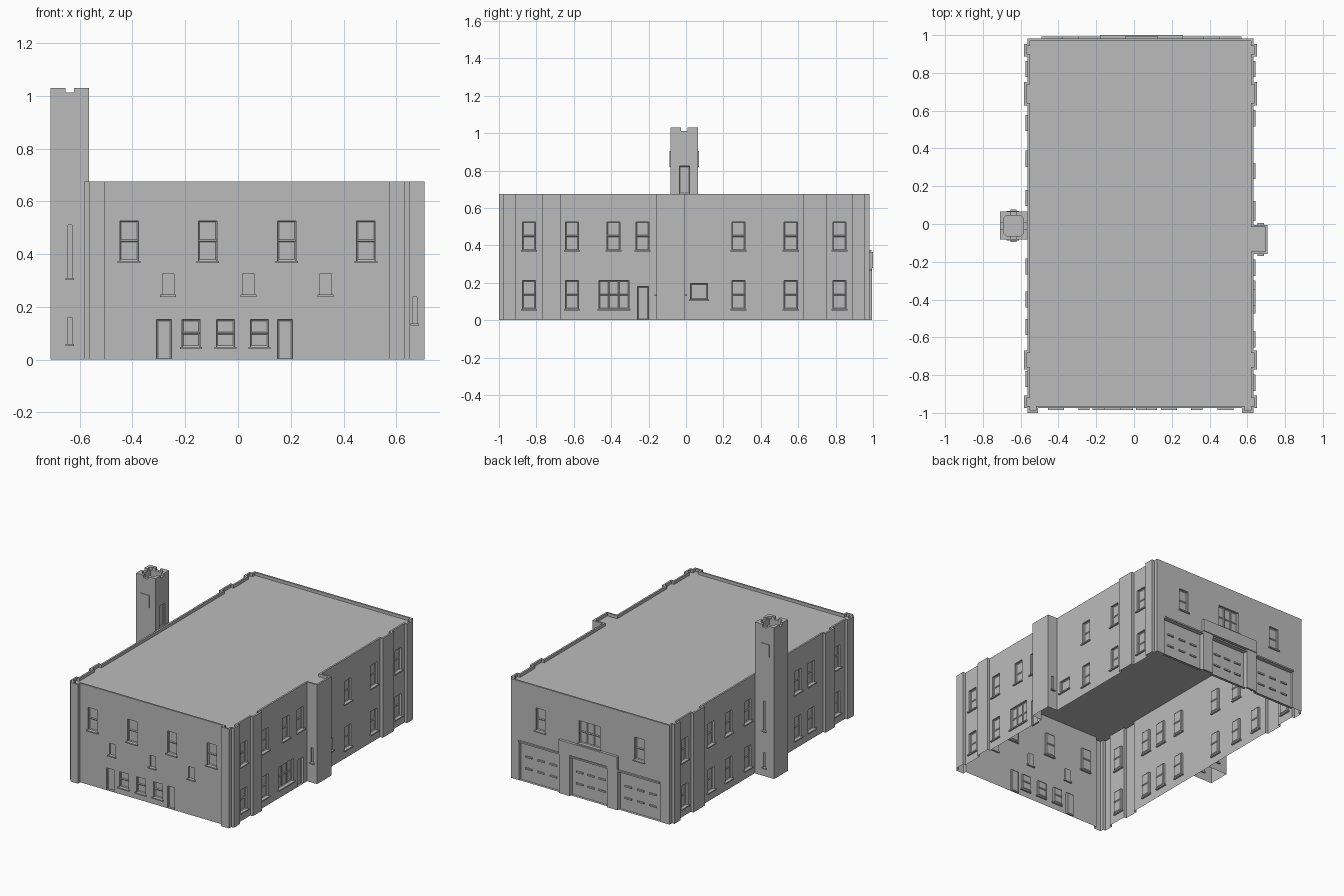
import bpy, bmesh
from mathutils import Vector

old = bpy.data.objects.get("Cube")
if old:
    bpy.data.objects.remove(old, do_unlink=True)

GREY = (0.5, 0.5, 0.5, 1)
mat = bpy.data.materials.new("stone_grey")
mat.use_nodes = True
mat.diffuse_color = GREY
bsdf = next(n for n in mat.node_tree.nodes if n.type == 'BSDF_PRINCIPLED')
bsdf.inputs["Base Color"].default_value = GREY

FRONT, BACK = Vector((0, -1, 0)), Vector((0, 1, 0))
RIGHT, LEFT = Vector((1, 0, 0)), Vector((-1, 0, 0))
UP = Vector((0, 0, 1))


def finish(bm, name):
    me = bpy.data.meshes.new(name)
    bm.to_mesh(me)
    bm.free()
    me.materials.append(mat)
    ob = bpy.data.objects.new(name, me)
    bpy.context.collection.objects.link(ob)


def face(bm, pts, normal):
    f = bm.faces.new([bm.verts.new(p) for p in pts])
    f.normal_update()
    if f.normal.dot(normal) < 0:
        f.normal_flip()
    return f


def prism(bm, pts, z0, z1):
    f = face(bm, [(x, y, z0) for x, y in pts], -UP)
    ret = bmesh.ops.extrude_face_region(bm, geom=[f], use_keep_orig=True)
    verts = [v for v in ret["geom"] if isinstance(v, bmesh.types.BMVert)]
    bmesh.ops.translate(bm, verts=verts, vec=(0, 0, z1 - z0))
    bmesh.ops.recalc_face_normals(bm, faces=bm.faces)


def box(bm, a, b):
    prism(bm, [(a[0], a[1]), (b[0], a[1]), (b[0], b[1]), (a[0], b[1])],
          min(a[2], b[2]), max(a[2], b[2]))


def spot(n, plane, c, z, out=0.0):
    """Point on a wall: c runs along the wall, out is along its normal."""
    along = Vector((abs(n.y), abs(n.x), 0))
    return n * (plane + out) + along * c + UP * z


def rect(bm, n, plane, c0, c1, z0, z1, out=0.0):
    return face(bm, [spot(n, plane, c, z, out) for c, z in
                     ((c0, z0), (c1, z0), (c1, z1), (c0, z1))], n)


def opening(bm, sills, n, plane, c, z0, w, h, cols, rows, depth):
    """Recess with framed panes and a projecting sill."""
    c0, c1, z1 = c - w / 2, c + w / 2, z0 + h
    along = Vector((abs(n.y), abs(n.x), 0))
    for ca, za, cb, zb, nrm in ((c0, z0, c0, z1, along), (c1, z0, c1, z1, -along),
                                (c0, z0, c1, z0, UP), (c0, z1, c1, z1, -UP)):
        face(bm, [spot(n, plane, ca, za), spot(n, plane, cb, zb),
                  spot(n, plane, cb, zb, -depth), spot(n, plane, ca, za, -depth)], nrm)
    panes = []
    for i in range(max(cols, 1)):
        for j in range(max(rows, 1)):
            dw, dh = w / max(cols, 1), h / max(rows, 1)
            panes.append(rect(bm, n, plane, c0 + i * dw, c0 + (i + 1) * dw,
                              z0 + j * dh, z0 + (j + 1) * dh, -depth))
    if cols:
        bmesh.ops.inset_individual(bm, faces=panes, thickness=0.007, depth=-0.004)
    if z0 > 0.01 and z0 != TOWER_DOOR_Z:
        box(sills, spot(n, plane, c0 - 0.008, z0 - 0.008, -depth),
            spot(n, plane, c1 + 0.008, z0, 0.011))


def shell(name, pts, top, rim, floor, openings):
    """Open-bottomed walls with openings, a parapet rim and a sunken roof."""
    bm, win, sills = bmesh.new(), bmesh.new(), bmesh.new()
    pts = [Vector((x, y, 0)) for x, y in pts]
    count = len(pts)
    normals = [(pts[(i + 1) % count] - p).normalized().cross(UP) for i, p in enumerate(pts)]
    inner = [p - rim * (normals[i] + normals[i - 1]) for i, p in enumerate(pts)]
    for i, p in enumerate(pts):
        k = (i + 1) % count
        n, q, plane = normals[i], pts[k], p.dot(normals[i])
        axis = 0 if abs(n.y) > 0.5 else 1
        lo, hi = sorted((p[axis], q[axis]))
        here = [o for o in openings if o[0].dot(n) > 0.9 and lo < o[1] < hi]
        holes = [(c - w / 2, c + w / 2, z, z + h) for _, c, z, w, h, *_ in here]
        cs = sorted({lo, hi, *(v for o in holes for v in o[:2])})
        zs = sorted({0.0, top, *(v for o in holes for v in o[2:])})
        for c0, c1 in zip(cs, cs[1:]):
            for z0, z1 in zip(zs, zs[1:]):
                cm, zm = (c0 + c1) / 2, (z0 + z1) / 2
                if not any(a < cm < b and d < zm < e for a, b, d, e in holes):
                    rect(bm, n, plane, c0, c1, z0, z1)
        for o in here:
            opening(win, sills, n, plane, *o[1:])
        a, b = inner[i], inner[k]
        face(bm, [p + UP * top, q + UP * top, b + UP * top, a + UP * top], UP)
        face(bm, [a + UP * top, b + UP * top, b + UP * floor, a + UP * floor], -n)
    face(bm, [p + UP * floor for p in pts], UP)
    bmesh.ops.remove_doubles(bm, verts=bm.verts, dist=1e-5)
    bmesh.ops.dissolve_limit(bm, angle_limit=0.01, verts=bm.verts, edges=bm.edges)
    finish(bm, name + "_walls")
    finish(win, name + "_windows_and_doors")
    finish(sills, name + "_sills")


TOWER_DOOR_Z = 0.675
XL, XR, STEP = -0.563, 0.632, 0.019
YF, YB = -0.975, 0.981
PILASTERS = [(YF, -0.909), (-0.77, -0.67), (0.628, 0.751), (0.888, 0.954)]


# Footprint with corner piers, side pilasters and the stair bay
def side(x, out, bay):
    pts = []
    steps = [(a, b, out) for a, b in PILASTERS]
    if bay:
        steps.insert(2, (-0.158, -0.005, 0.075))
    for a, b, d in steps:
        pts += [(x, a), (x + d, a), (x + d, b), (x, b)]
    return pts


foot = [(XL, -1), (-0.507, -1), (-0.507, YF), (0.573, YF), (0.573, -1), (XR, -1)]
foot += side(XR, STEP, True) + [(XR, YB), (XL, YB)] + side(XL, -STEP, False)[::-1]

# Openings: side, centre, sill height, width, height, pane columns, rows, depth
W, H, UPPER, LOWER, D = 0.07, 0.152, 0.374, 0.06, 0.012
ops = []
for x in (-0.413, -0.115, 0.185, 0.485):
    ops.append((FRONT, x, UPPER, W, H, 1, 2, D))
for x in (-0.265, 0.04, 0.332):
    ops.append((FRONT, x, 0.246, 0.044, 0.08, 0, 0, D))
for x in (-0.178, -0.048, 0.081):
    ops.append((FRONT, x, 0.048, 0.068, 0.104, 1, 2, D))
for x in (-0.28, 0.178):
    ops.append((FRONT, x, 0.0, 0.056, 0.152, 1, 1, D))
for y in (-0.84, -0.61, 0.28, 0.56, 0.82):
    ops += [(RIGHT, y, z, W, H, 1, 2, D) for z in (LOWER, UPPER)]
for y in (-0.388, -0.232):
    ops.append((RIGHT, y, UPPER, W, H, 1, 2, D))
ops.append((RIGHT, -0.386, LOWER, 0.16, H, 3, 2, D))
ops.append((RIGHT, -0.23, 0.0, 0.06, 0.18, 1, 1, D))
ops.append((RIGHT, 0.07, 0.11, 0.09, 0.085, 1, 1, D))
for n in (FRONT, BACK):
    ops.append((n, 0.67, 0.137, 0.018, 0.1, 0, 0, 0.008))
for y in (-0.82, -0.545, -0.4, -0.225, 0.137, 0.345, 0.535, 0.82):
    ops += [(LEFT, y, z, W, H, 1, 2, D) for z in (LOWER, UPPER)]
for x in (-0.335, 0.41):
    ops.append((BACK, x, UPPER, W, H, 1, 2, D))
ops.append((BACK, 0.04, UPPER, 0.16, H, 3, 2, D))
BAYS = [(-0.335, 0.31), (0.04, 0.28), (0.415, 0.31)]
for x, w in BAYS:
    ops.append((BACK, x, 0.0, w, 0.262, 0, 0, 0.018))
shell("building", foot, 0.675, 0.012, 0.655, ops)

# Garage surround: piers, ledge, raised lintel and door slots
bm = bmesh.new()
for x in (-0.14, 0.22):
    box(bm, (x - 0.04, YB, 0), (x + 0.04, 0.994, 0.28))
box(bm, (-0.18, YB, 0.28), (0.26, 1.0, 0.365))
for x0, x1 in ((-0.49, -0.18), (-0.1, 0.18), (0.26, 0.57)):
    box(bm, (x0, YB - 0.018, 0.262), (x1, 0.993, 0.272))
finish(bm, "garage_surround")
bm = bmesh.new()
for x, w in BAYS:
    for k in (-1, 0, 1):
        for z in (0.08, 0.16):
            c = x + k * w * 0.3
            box(bm, (c - 0.025, YB - 0.018, z), (c + 0.025, YB - 0.01, z + 0.01))
finish(bm, "garage_door_slots")

# Tower with slit windows, roof door and battlements
TX0, TX1, TY0, TY1 = -0.71, -0.565, -0.083, 0.065
tower = [(TX0, TY0), (TX1, TY0), (TX1, TY1), (TX0, TY1)]
tops = [(RIGHT, -0.008, TOWER_DOOR_Z, 0.056, 0.15, 1, 1, 0.008)]
for n in (FRONT, BACK):
    tops.append((n, -0.637, 0.31, 0.016, 0.2, 0, 0, 0.008))
    tops.append((n, -0.637, 0.06, 0.016, 0.1, 0, 0, 0.008))
shell("tower", tower, 1.012, 0.02, 0.93, tops)
bm = bmesh.new()
T, A, C = 0.02, 0.056, 0.015
corner = [(0, 0), (A, 0), (A, T), (T + C, T), (T, T + C), (T, A), (0, A)]
for cx, sx in ((TX0, 1), (TX1, -1)):
    for cy, sy in ((TY0, 1), (TY1, -1)):
        prism(bm, [(cx + sx * x, cy + sy * y) for x, y in corner], 1.012, 1.03)
finish(bm, "tower_battlements")
bm = bmesh.new()
for y, out in ((TY0, -0.005), (TY1, 0.005)):
    box(bm, (-0.675, y, 0.82), (-0.61, y + out, 0.905))
finish(bm, "tower_panels")
